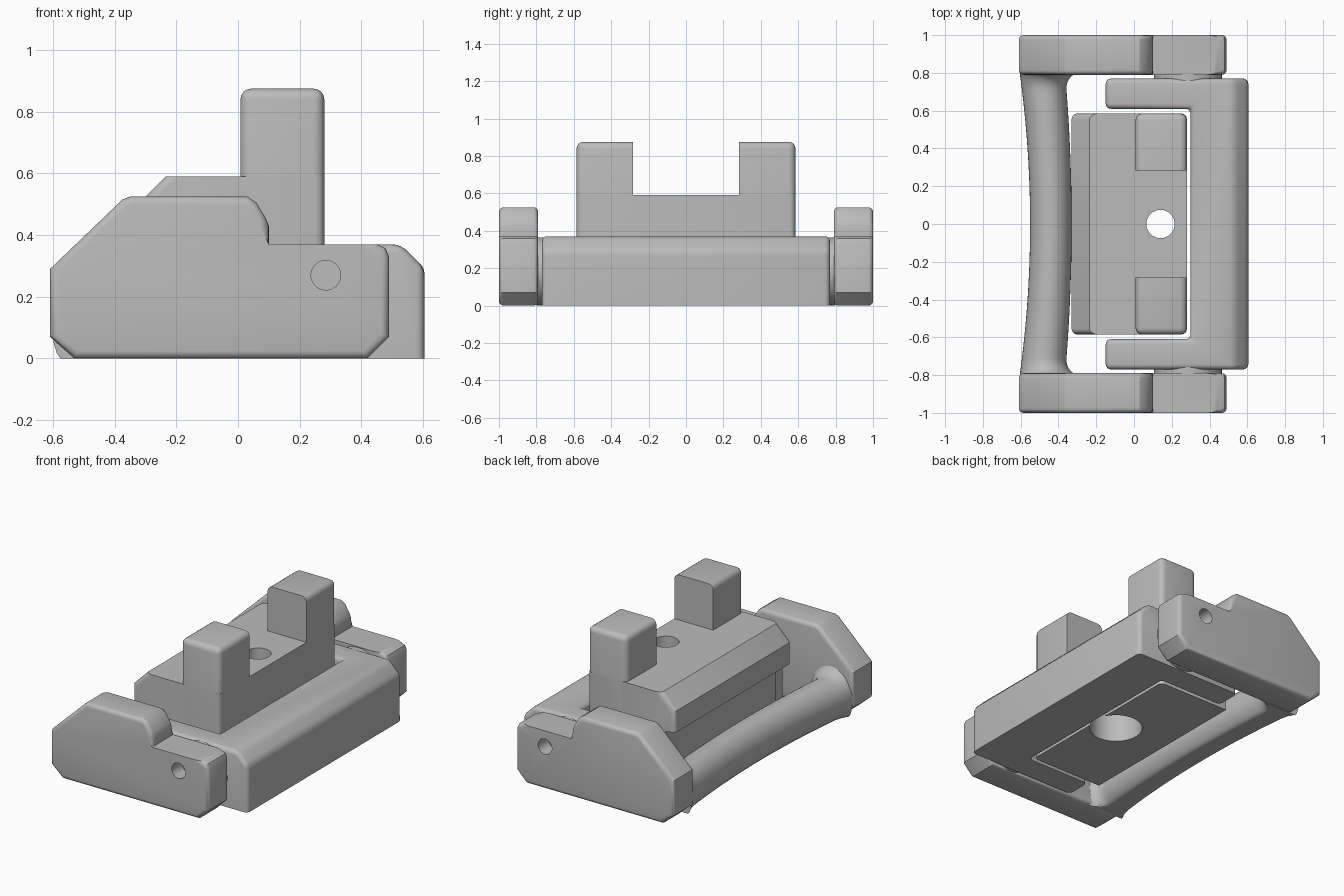
import bpy, bmesh, math
from mathutils import Vector, Matrix

if "Cube" in bpy.data.objects:
    bpy.data.objects.remove(bpy.data.objects["Cube"], do_unlink=True)

grey = bpy.data.materials.new("plain_grey")
grey.use_nodes = True
COLOUR = (0.5, 0.5, 0.5, 1)
grey.diffuse_color = COLOUR
grey.node_tree.nodes["Principled BSDF"].inputs["Base Color"].default_value = COLOUR


def extrude(points, axis, lo, hi):
    """Prism from a flat outline: (x, z) along y, or (x, y) along z."""
    bm = bmesh.new()
    place = (lambda a, b, h: (a, h, b)) if axis == "y" else (lambda a, b, h: (a, b, h))
    face = bm.faces.new([bm.verts.new(place(a, b, lo)) for a, b in points])
    new = bmesh.ops.extrude_face_region(bm, geom=[face])["geom"]
    shift = Vector(place(0, 0, hi - lo))
    bmesh.ops.translate(bm, vec=shift, verts=[g for g in new if isinstance(g, bmesh.types.BMVert)])
    bmesh.ops.recalc_face_normals(bm, faces=bm.faces)
    return bm


def bevel(bm, rule, width, segments=4):
    """Round the edges whose two end points satisfy the rule."""
    edges = [e for e in bm.edges
             if e.calc_face_angle(0) > 0.2 and rule(e.verts[0].co, e.verts[1].co)]
    bmesh.ops.bevel(bm, geom=edges, offset=width, segments=segments, profile=0.5,
                    affect="EDGES", clamp_overlap=True)


def make(name, bm):
    mesh = bpy.data.meshes.new(name)
    bmesh.ops.recalc_face_normals(bm, faces=bm.faces)
    bm.to_mesh(mesh)
    bm.free()
    mesh.materials.append(grey)
    obj = bpy.data.objects.new(name, mesh)
    bpy.context.collection.objects.link(obj)
    return obj


def cylinder(name, radius, depth, centre, along_y=False):
    bm = bmesh.new()
    bmesh.ops.create_cone(bm, cap_ends=True, segments=48, radius1=radius,
                          radius2=radius, depth=depth)
    if along_y:
        bm.transform(Matrix.Rotation(math.pi / 2, 4, "X"))
    bm.transform(Matrix.Translation(centre))
    return make(name, bm)


def cut(obj, cutter):
    mod = obj.modifiers.new("cut", "BOOLEAN")
    mod.operation, mod.solver, mod.object = "DIFFERENCE", "EXACT", cutter
    bpy.context.view_layer.update()
    result = bpy.data.meshes.new_from_object(obj.evaluated_get(bpy.context.evaluated_depsgraph_get()))
    obj.modifiers.clear()
    obj.data = result
    bpy.data.objects.remove(cutter, do_unlink=True)


parts = []

# Side plates with stepped outline and a blind pin hole on the outside
outline = [(-.53, 0), (.42, 0), (.49, .07), (.49, .33), (.478, .358), (.45, .37), (.1, .37),
           (.1, .43), (.09, .455), (.06, .505), (.03, .525), (-.35, .525), (-.375, .515),
           (-.61, .29), (-.61, .07)]
LEDGE = .37


def plate_rim(a, b):
    on_ledge = abs(a.z - LEDGE) < .001 and abs(b.z - LEDGE) < .001
    return abs(a.y - b.y) < .001 and not on_ledge


for side, label in ((-1, "front"), (1, "back")):
    bm = extrude(outline, "y", *sorted((side * .79, side * 1.0)))
    bevel(bm, plate_rim, .025)
    plate = make(label + "_side_plate", bm)
    cut(plate, cylinder("pin_cutter", .048, .2, (.285, side * 1.0, .27), True))
    boss = cylinder(label + "_pivot_boss", .18, .05, (.285, side * .78, .185), True)
    parts += [plate, boss]

# Bowed grip bar flaring into the plates
bm = bmesh.new()
ROWS, AROUND, END = 48, 40, .8
rings = []
for i in range(ROWS + 1):
    y = -END * math.cos(math.pi * i / ROWS)
    u = (y / END) ** 2
    d = max(0, (abs(y) - .71) / .09)
    flare = .08 * (1 - math.sqrt(max(0, 1 - d * d)))
    left = -.55 - .055 * u
    right = -.33 - .035 * u + flare
    ring = []
    for k in range(AROUND):
        t = 2 * math.pi * k / AROUND
        x = (left + right) / 2 + (right - left) / 2 * math.cos(t)
        z = max(0, .115 + (.135 + flare) * math.sin(t))
        ring.append(bm.verts.new((x, y, z)))
    rings.append(ring)
for a, b in zip(rings, rings[1:]):
    for k in range(AROUND):
        n = (k + 1) % AROUND
        bm.faces.new((a[k], a[n], b[n], b[k]))
bm.faces.new(rings[0])
bm.faces.new(rings[-1])
parts.append(make("grip_bar", bm))

# C-shaped frame with a chamfered outer top edge
half = [(-.15, .77), (-.15, .61), (.3, .61)]
bm = extrude([(.605, -.77), (.605, .77)] + half + [(x, -y) for x, y in reversed(half)],
             "z", 0, .37)
bevel(bm, lambda a, b: min(a.x, b.x) > .6 and min(a.z, b.z) > .36, .077, 1)
bevel(bm, lambda a, b: max(a.z, b.z) > .01, .028)
parts.append(make("c_frame", bm))

# Central block with undercut rear side
WIDE = .585
undercut = [(-.14 - .08 - .08 + .08 * math.cos(t), .36 - .08 + .08 * math.sin(t))
            for t in (0, .3, .6, .9, 1.2, math.pi / 2)]
bm = extrude([(.28, 0), (.28, .59), (-.235, .59), (-.33, .495), (-.33, .36)]
             + undercut[::-1] + [(-.22, 0)], "y", -WIDE, WIDE)
bevel(bm, lambda a, b: abs(a.y - b.y) < .001 and
      (min(a.x, b.x) > .27 or (max(a.x, b.x) < -.22 and min(a.z, b.z) > .35
                               and abs(a.x - b.x) < .096 and max(a.z, b.z) > .4)), .035)
block = make("centre_block", bm)
cut(block, cylinder("bore_cutter", .075, 2, (.14, 0, .5)))
cut(block, cylinder("counterbore_cutter", .155, .6, (.14, 0, 0)))
parts.append(block)

# Two upright posts, rounded except on their inner faces
for side, label in ((-1, "front"), (1, "back")):
    bm = extrude([(.008, .4), (.28, .4), (.28, .875), (.008, .875)], "y",
                 *sorted((side * .283, side * WIDE)))
    bevel(bm, lambda a, b: max(a.z, b.z) > .8 and
          (abs(a.y) > .5 or abs(b.y) > .5), .035)
    parts.append(make(label + "_post", bm))

# Smooth shading with crisp edges
bpy.ops.object.select_all(action="DESELECT")
for obj in parts:
    obj.select_set(True)
bpy.context.view_layer.objects.active = parts[0]
bpy.ops.object.shade_smooth_by_angle(angle=math.radians(32))
